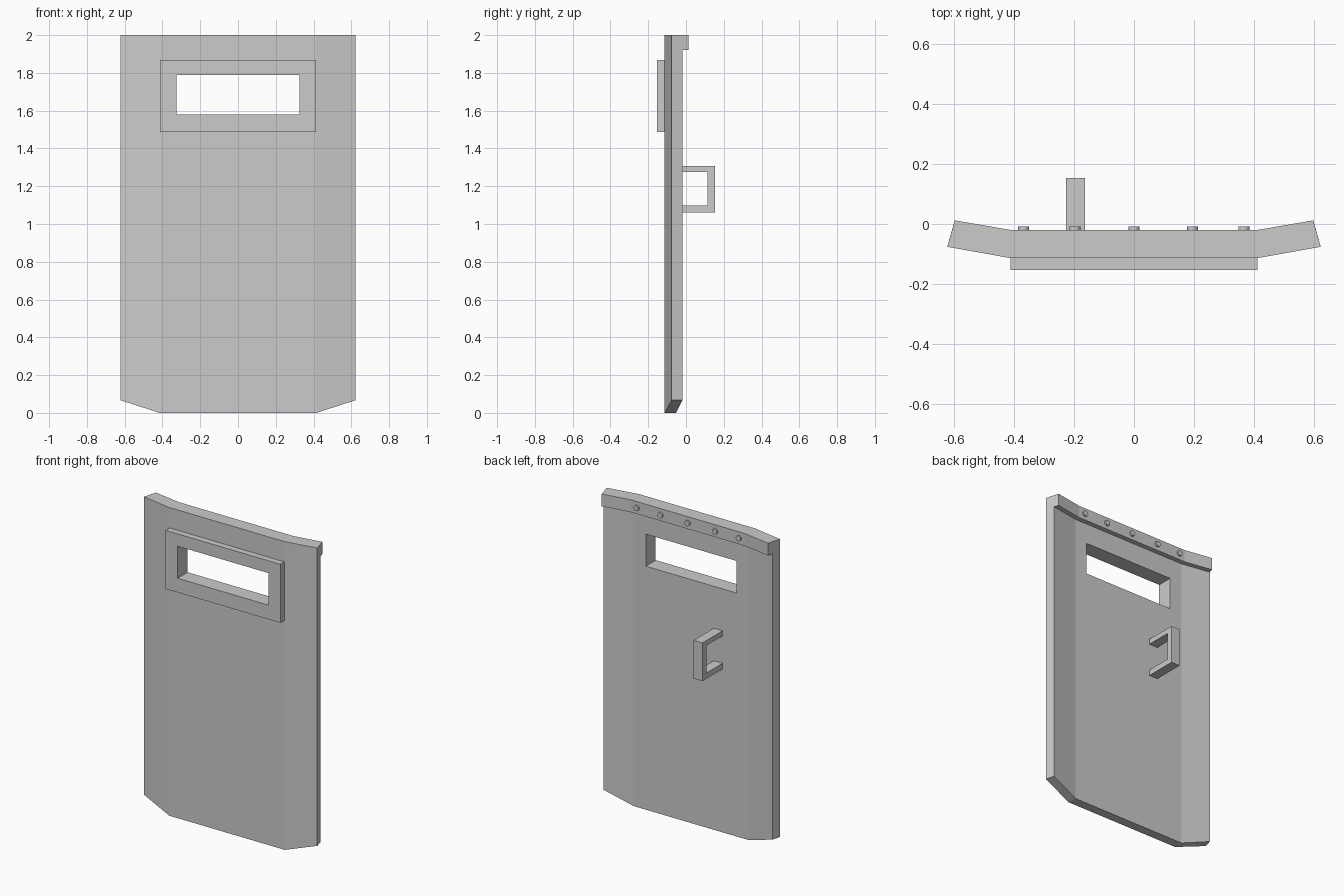
import bpy, bmesh, math

if "Cube" in bpy.data.objects:
    bpy.data.objects.remove(bpy.data.objects["Cube"])


def add_mesh(name, bm):
    bmesh.ops.recalc_face_normals(bm, faces=bm.faces)
    me = bpy.data.meshes.new(name)
    bm.to_mesh(me)
    bm.free()
    ob = bpy.data.objects.new(name, me)
    bpy.context.collection.objects.link(ob)
    return ob


def loft(name, sections):
    """Skin a row of closed cross-sections and cap both ends."""
    bm = bmesh.new()
    rings = [[bm.verts.new(p) for p in s] for s in sections]
    n = len(rings[0])
    for a, b in zip(rings, rings[1:]):
        for i in range(n):
            j = (i + 1) % n
            bm.faces.new((a[i], a[j], b[j], b[i]))
    bm.faces.new(rings[0])
    bm.faces.new(rings[-1])
    return add_mesh(name, bm)


def box(name, x0, x1, y0, y1, z0, z1):
    return loft(name, [[(x, y0, z0), (x, y1, z0), (x, y1, z1), (x, y0, z1)]
                       for x in (x0, x1)])


# Shield plate: folded wings, chamfered lower corners, thicker rim along the top
def section(side, front, back, rim, zb):
    (fx, fy), (kx, ky), (rx, ry) = front, back, rim
    pts = [(fx, fy, zb), (fx, fy, 2), (rx, ry, 2),
           (rx, ry, 1.92), (kx, ky, 1.92), (kx, ky, zb)]
    return [(side * x, y, z) for x, y, z in pts]


end = ((0.622, -0.076), (0.606, -0.019), (0.597, 0.012), 0.067)
fold = ((0.415, -0.113), (0.412, -0.052), (0.41, -0.02), 0.0)
plate = loft("shield_plate", [section(-1, *end), section(-1, *fold),
                              section(1, *fold), section(1, *end)])

# Raised frame round the viewing slot
frame = box("window_frame", -0.412, 0.412, -0.154, -0.113, 1.488, 1.868)

# Slot cut through plate and frame
cutter = box("slot_cutter", -0.325, 0.325, -0.4, 0.3, 1.58, 1.788)
cutter.hide_render = True
cutter.display_type = 'WIRE'
for ob in (plate, frame):
    mod = ob.modifiers.new("slot", 'BOOLEAN')
    mod.operation = 'DIFFERENCE'
    mod.solver = 'EXACT'
    mod.object = cutter

# Back handle: C profile extruded across x
c_profile = [(-0.052, 1.06), (0.154, 1.06), (0.154, 1.308), (-0.052, 1.308),
             (-0.052, 1.275), (0.115, 1.275), (0.115, 1.097), (-0.052, 1.097)]
loft("handle", [[(x, y, z) for y, z in c_profile] for x in (-0.226, -0.163)])

# Rivets along the rim
for i, x in enumerate((-0.368, -0.197, 0, 0.195, 0.366)):
    ring = [(x + 0.018 * math.cos(a), 1.96 + 0.018 * math.sin(a))
            for a in (math.tau * k / 12 for k in range(12))]
    loft(f"rivet_{i + 1}", [[(px, y, pz) for px, pz in ring] for y in (-0.02, -0.009)])
